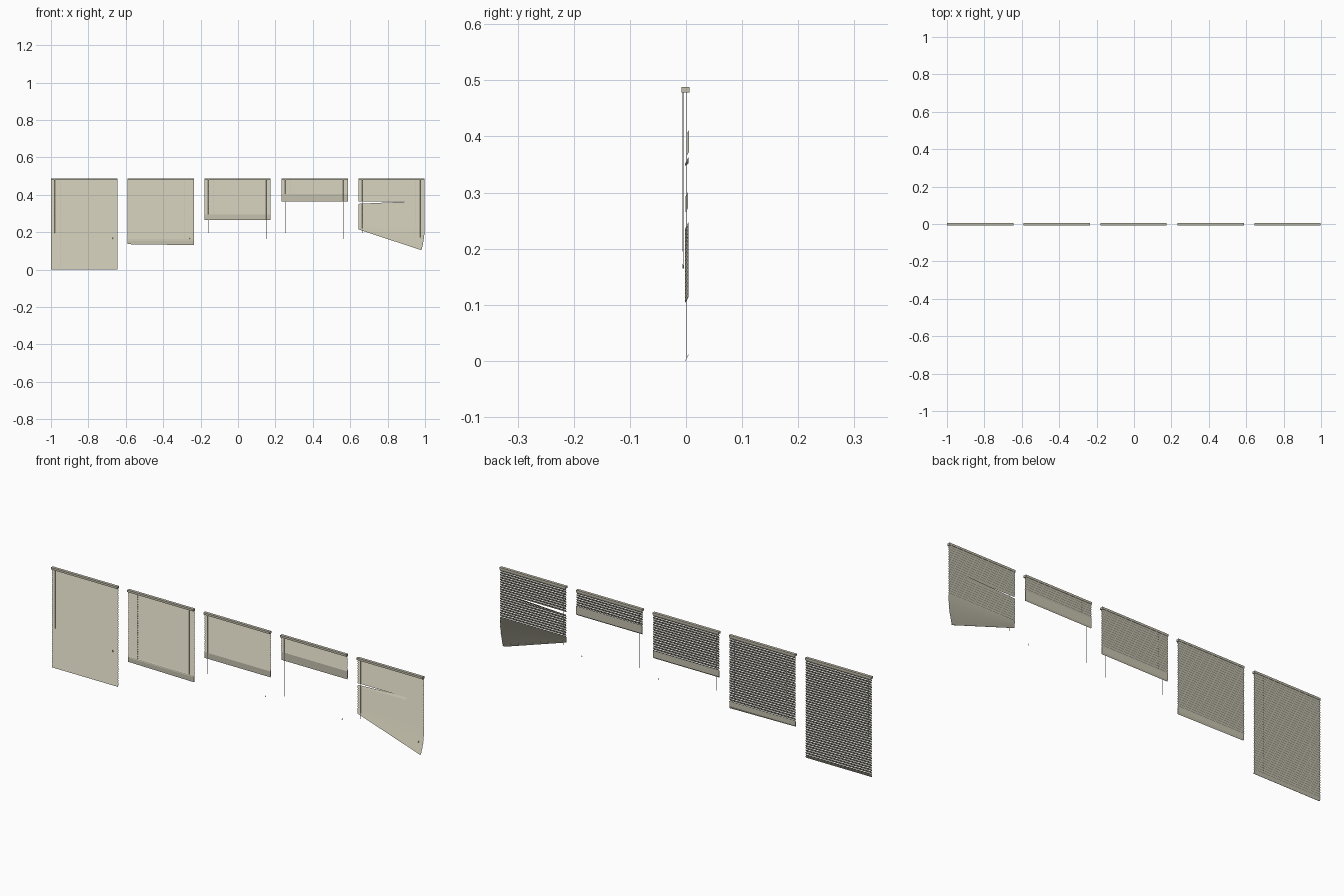
import bpy, bmesh, math
from mathutils import Vector, Matrix

if "Cube" in bpy.data.objects:
    bpy.data.objects.remove(bpy.data.objects["Cube"])

W = 0.355            # blind width
PITCH = 0.0115       # spacing of hanging slats
STACK = 0.001        # spacing of gathered slats
TOTAL = 41           # slats per blind
RAIL_Z = 0.478
H = 0.0122           # slat height when closed
Y0, Y1 = -0.0014, 0.0046   # slat lower and upper edge depth

beige = bpy.data.materials.new("warm beige")
beige.diffuse_color = (0.56, 0.535, 0.425, 1)
beige.use_nodes = True
beige.node_tree.nodes["Principled BSDF"].inputs["Base Color"].default_value = beige.diffuse_color


def finish(bm, name):
    me = bpy.data.meshes.new(name)
    bm.to_mesh(me)
    bm.free()
    me.materials.append(beige)
    ob = bpy.data.objects.new(name, me)
    bpy.context.collection.objects.link(ob)
    return ob


def add_box(bm, lo, hi):
    lo, hi = Vector(lo), Vector(hi)
    m = Matrix.Translation((lo + hi) / 2) @ Matrix.Diagonal((*(hi - lo), 1))
    return bmesh.ops.create_cube(bm, size=1, matrix=m)["verts"]


def add_slat(bm, x0, z, angle=0.0, bent=False):
    """Thin closed slat, lower edge forward, swung down about its left end."""
    rot = Matrix.Rotation(angle, 4, 'Y')
    stations = [(0, Y0, 0, Y1, H), (W, Y0, 0, Y1, H)]
    if bent:   # left part twisted nearly flat, opening a tapering gap
        stations[0] = (0, -0.002, -0.004, 0.0045, 0.0005)
        stations.insert(1, (0.26, Y0, 0, Y1, H))
    rows = []
    for x, ya, za, yb, zb in stations:
        rows.append([bm.verts.new(rot @ Vector(p) + Vector((x0, 0, z)))
                     for p in ((x, ya, za), (x, yb, zb))])
    for a, b in zip(rows, rows[1:]):
        bm.faces.new((a[0], b[0], b[1], a[1]))


def add_rod(bm, x, y, z0, z1, r, sides=6):
    bmesh.ops.create_cone(bm, cap_ends=True, segments=sides, radius1=r, radius2=r,
                          depth=z1 - z0, matrix=Matrix.Translation((x, y, (z0 + z1) / 2)))


def blind(i, x0, bottom, swing, bundle):
    # head rail
    bm = bmesh.new()
    add_box(bm, (x0, -0.008, RAIL_Z), (x0 + W, 0.0058, 0.488))
    finish(bm, f"head_rail_{i}")

    # hanging slats, then fanned slats below if nothing is gathered
    bm = bmesh.new()
    hang = min(TOTAL, int((RAIL_Z - bottom - TOTAL * STACK) / (PITCH - STACK)))
    for k in range(hang):
        add_slat(bm, x0, RAIL_Z - PITCH * (k + 1), bent=(i == 5 and k == 10))
    top = RAIL_Z - PITCH * hang
    if not bundle:
        n = TOTAL - hang
        for k in range(1, n + 1):
            add_slat(bm, x0, top + (bottom - top) * k / n, swing * k / n)
    finish(bm, f"slats_{i}")

    bm = bmesh.new()
    if bundle:
        # tightly gathered slats: upright bundle with sloping ends
        vs = add_box(bm, (0, 0, 0), (W, 0.004, bundle))
        for v in vs:
            if v.co.y > 0.002:
                v.co.z += 0.007
            if v.co.z < 0.001 and v.co.x > W / 2:
                v.co.z -= math.tan(swing) * W
        name = f"gathered_slats_{i}"
        move = Matrix.Translation((x0, 0.001 if i == 4 else -0.0005, bottom))
    else:
        # bottom rail: sloping strip that follows the last slat
        vs = add_box(bm, (0, Y0 - 0.0003, 0), (W, Y0 + 0.0007, 0.011))
        for v in vs:
            v.co.y += v.co.z * 0.49
        name = f"bottom_rail_{i}"
        move = Matrix.Translation((x0, 0, bottom)) @ Matrix.Rotation(swing, 4, 'Y')
    bmesh.ops.transform(bm, verts=bm.verts, matrix=move)
    finish(bm, name)

    # ladder strings threaded through the slats
    bm = bmesh.new()
    for x in (x0 + 0.05, x0 + W - 0.05):
        low = bottom + 0.006 - math.tan(swing) * (x - x0)
        add_box(bm, (x - 0.0004, 0.0008, low), (x + 0.0004, 0.0014, RAIL_Z))
    finish(bm, f"ladder_strings_{i}")

    # tilt wand on the left, pull cord with tassel on the right
    bm = bmesh.new()
    add_rod(bm, x0 + 0.021, -0.005, 0.195, 0.48, 0.0009)
    finish(bm, f"tilt_wand_{i}")
    bm = bmesh.new()
    xc = x0 + W - 0.024
    add_rod(bm, xc, -0.005, 0.172, 0.48, 0.0006, 4)
    bmesh.ops.create_cone(bm, cap_ends=True, segments=6, radius1=0.0016, radius2=0.0008,
                          depth=0.008, matrix=Matrix.Translation((xc, -0.005, 0.169)))
    finish(bm, f"pull_cord_{i}")


# left edge, bottom height, swing of lowest slats (degrees), gathered height
rows = [(-1.0, 0.0, 0, 0), (-0.59, 0.136, 0.8, 0.025), (-0.18, 0.265, 0, 0.029),
        (0.232, 0.365, 0, 0.039), (0.643, 0.215, 18.2, 0)]
for i, (x0, b, deg, bundle) in enumerate(rows, 1):
    blind(i, x0, b, math.radians(deg), bundle)
